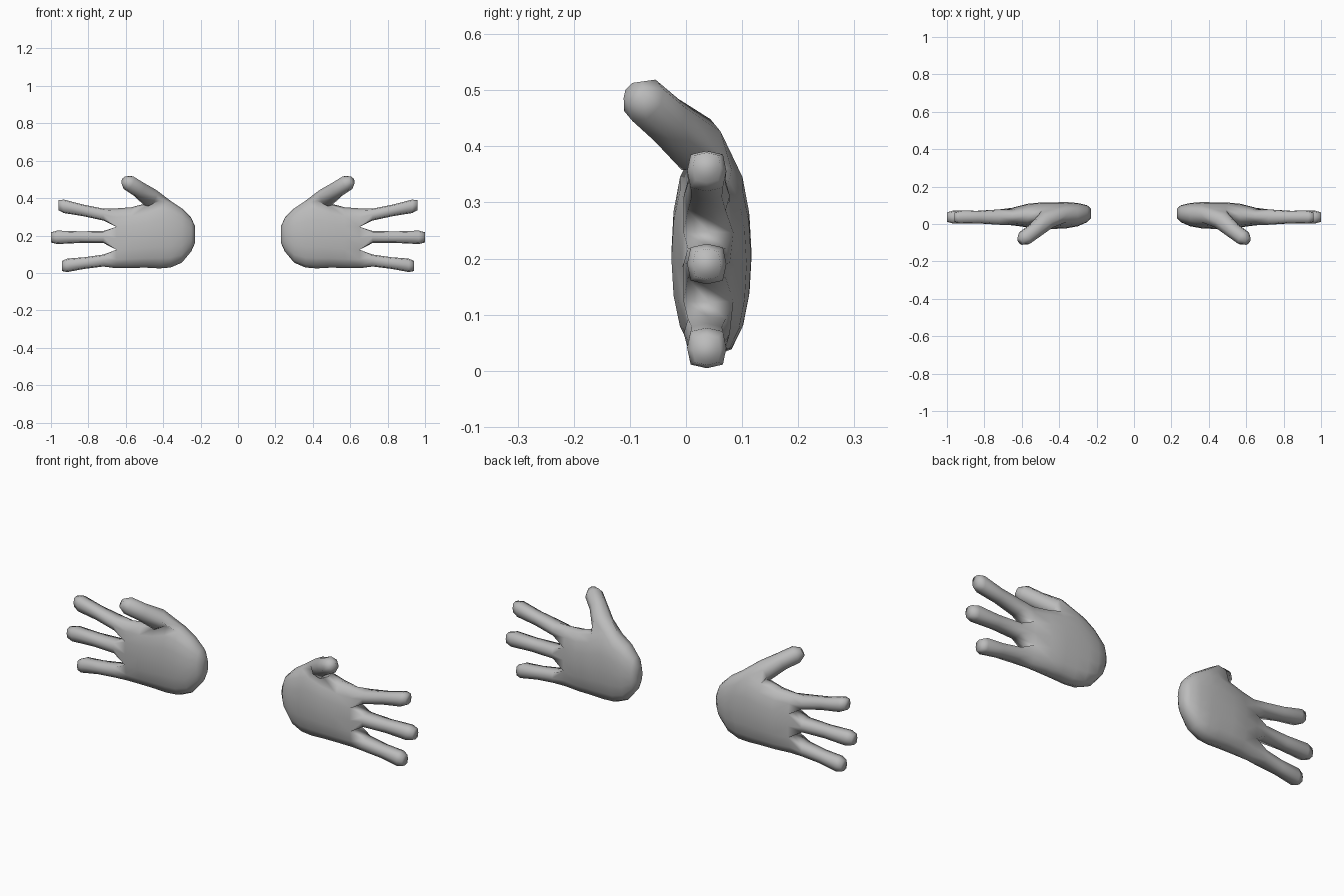
import bpy, bmesh
from math import sin, cos, pi, copysign
from mathutils import Vector

cube = bpy.data.objects.get("Cube")
if cube:
    bpy.data.objects.remove(cube, do_unlink=True)

GREY = (0.5, 0.5, 0.5, 1.0)
skin = bpy.data.materials.new("plain_grey")
skin.use_nodes = True
skin.diffuse_color = GREY
skin.node_tree.nodes["Principled BSDF"].inputs["Base Color"].default_value = GREY

# Palm sections from wrist to knuckles: x, centre z, half height, centre y, half depth
PALM = [(0.23, 0.205, 0.045, 0.057, 0.025), (0.25, 0.205, 0.09, 0.055, 0.045),
        (0.30, 0.200, 0.145, 0.050, 0.062), (0.36, 0.207, 0.178, 0.047, 0.070),
        (0.42, 0.212, 0.188, 0.045, 0.071), (0.49, 0.200, 0.172, 0.045, 0.071),
        (0.57, 0.189, 0.162, 0.045, 0.063), (0.65, 0.185, 0.160, 0.040, 0.047)]
# Fingers: root z, tip x, tip z
FINGERS = [(0.066, 0.94, 0.037), (0.192, 1.0, 0.190), (0.312, 0.96, 0.362)]
# Thumb sections: centre, radius
THUMB = [((0.47, 0.018, 0.403), 0.053), ((0.53, -0.035, 0.447), 0.044),
         ((0.585, -0.075, 0.482), 0.043), ((0.609, -0.093, 0.496), 0.022)]
SQUARE = [(-1, -1), (-1, 0), (-1, 1), (0, 1), (1, 1), (1, 0), (1, -1), (0, -1)]


def bridge(bm, a, b, skip=()):
    """Join two rings with quads, leaving out the skipped steps."""
    for i in range(len(a)):
        if i not in skip:
            j = (i + 1) % len(a)
            bm.faces.new((a[i], a[j], b[j], b[i]))


def limb(bm, base, rings):
    """Grow a closed limb out of an open loop."""
    for pts in rings:
        ring = [bm.verts.new(p) for p in pts]
        bridge(bm, base, ring)
        base = ring
    bm.faces.new(base)


def palm_ring(x, zc, h, yc, d):
    pts = []
    for k in range(16):
        c = cos(2 * pi * k / 16)
        pts.append((x, yc + d * copysign(abs(c) ** 0.7, c), zc + h * sin(2 * pi * k / 16)))
    return pts


def finger_rings(root_z, tip_x, tip_z):
    rings = []
    for t, ry, rz in ((0, 0.041, 0.032), (0.45, 0.033, 0.031),
                      (0.88, 0.035, 0.036), (1, 0.025, 0.027)):
        x = 0.72 + t * (tip_x - 0.72)
        z = root_z + t * (tip_z - root_z)
        ring = []
        for a, b in SQUARE:
            f = 0.82 if a and b else 1.0
            ring.append((x, 0.037 + a * f * ry, z + b * f * rz))
        rings.append(ring)
    return rings


def thumb_rings():
    d = (Vector(THUMB[-1][0]) - Vector(THUMB[0][0])).normalized()
    u = Vector((-1, 0, 0.8))
    u = (u - d * u.dot(d)).normalized()
    v = d.cross(u)
    return [[Vector(c) + r * (u * cos(a) + v * sin(a))
             for a in [(k - 1) * pi / 4 for k in range(8)]] for c, r in THUMB]


def hand(name, side):
    bm = bmesh.new()
    # Palm, open at the knuckles and at the thumb root
    rings = [[bm.verts.new(p) for p in palm_ring(*s)] for s in PALM]
    bm.faces.new(rings[0])
    for i in range(len(rings) - 1):
        bridge(bm, rings[i], rings[i + 1], skip=(3, 4) if i in (3, 4) else ())

    # Fingers share the web points between them
    k = rings[-1]
    low, high = [bm.verts.new((0.645, 0.04, z)) for z in (0.122, 0.248)]
    loops = [(k[11], k[10], k[9], low, k[15], k[14], k[13], k[12]),
             (k[9], k[8], k[7], high, k[1], k[0], k[15], low),
             (k[7], k[6], k[5], k[4], k[3], k[2], k[1], high)]
    for loop, spec in zip(loops, FINGERS):
        limb(bm, loop, finger_rings(*spec))

    # Thumb
    a, b, c = rings[3:6]
    limb(bm, (a[3], a[4], a[5], b[5], c[5], c[4], c[3], b[3]), thumb_rings())

    for v in bm.verts:
        v.co.x *= side
    bmesh.ops.recalc_face_normals(bm, faces=bm.faces)
    for f in bm.faces:
        f.smooth = True
    mesh = bpy.data.meshes.new(name)
    bm.to_mesh(mesh)
    bm.free()
    mesh.materials.append(skin)
    bpy.context.collection.objects.link(bpy.data.objects.new(name, mesh))


hand("left_hand", 1)
hand("right_hand", -1)
